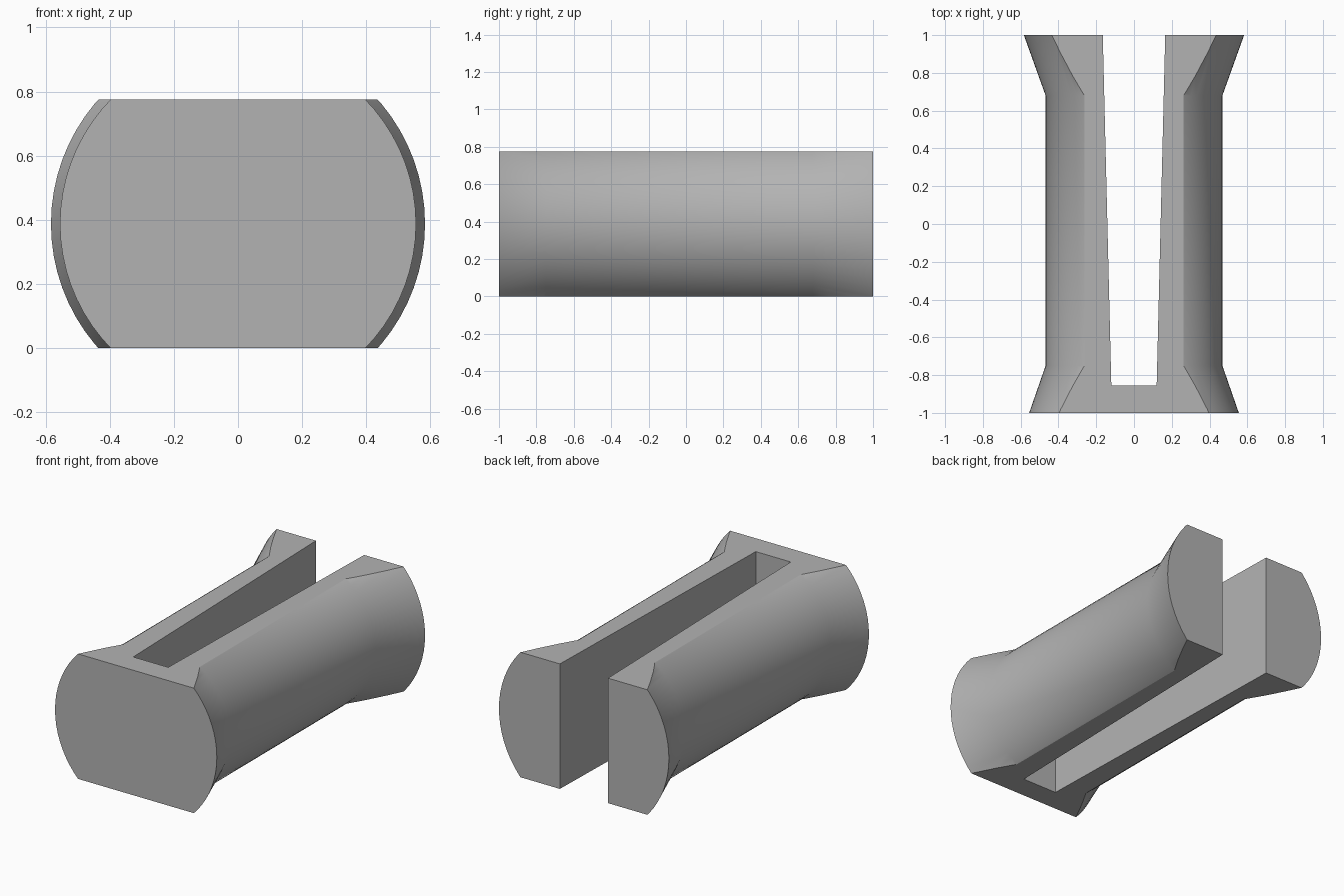
import bpy
import bmesh
import math
from mathutils import Matrix, Vector

cube = bpy.data.objects.get("Cube")
if cube:
    bpy.data.objects.remove(cube, do_unlink=True)

HEIGHT = 0.775
SEGMENTS = 72
# Spool outline: (position along y, radius)
OUTLINE = [(-1, 0.555), (-0.75, 0.468), (0.68, 0.468), (1, 0.583)]
# Tapered slot in plan, open at the back
SLOT = [(-0.12, -0.855), (0.12, -0.855), (0.1665, 1.05), (-0.1665, 1.05)]

grey = bpy.data.materials.new("plain grey")
grey.use_nodes = True
colour = (0.45, 0.45, 0.45, 1)
grey.diffuse_color = colour
grey.node_tree.nodes["Principled BSDF"].inputs["Base Color"].default_value = colour


def add_object(name, bm):
    bmesh.ops.recalc_face_normals(bm, faces=bm.faces)
    mesh = bpy.data.meshes.new(name)
    bm.to_mesh(mesh)
    bm.free()
    mesh.materials.append(grey)
    obj = bpy.data.objects.new(name, mesh)
    bpy.context.collection.objects.link(obj)
    return obj


# Flared round body, with its top and bottom sliced flat
bm = bmesh.new()
rings = []
for y, radius in OUTLINE:
    place = Matrix.Translation((0, y, HEIGHT / 2)) @ Matrix.Rotation(math.pi / 2, 4, "X")
    rings.append(bmesh.ops.create_circle(
        bm, segments=SEGMENTS, radius=radius, matrix=place)["verts"])
for a, b in zip(rings, rings[1:]):
    for i in range(SEGMENTS):
        j = (i + 1) % SEGMENTS
        bm.faces.new((a[i], a[j], b[j], b[i]))
bm.faces.new(rings[0])
bm.faces.new(rings[-1])
for z, direction in ((0, -1), (HEIGHT, 1)):
    cut = bmesh.ops.bisect_plane(
        bm, geom=bm.verts[:] + bm.edges[:] + bm.faces[:],
        plane_co=Vector((0, 0, z)), plane_no=Vector((0, 0, direction)),
        clear_outer=True)
    edges = [e for e in cut["geom_cut"] if isinstance(e, bmesh.types.BMEdge)]
    bmesh.ops.contextual_create(bm, geom=edges)
body = add_object("slotted_body", bm)

# Tapered slot cutter
bm = bmesh.new()
base = bm.faces.new([bm.verts.new((x, y, -0.1)) for x, y in SLOT])
top = bmesh.ops.extrude_face_region(bm, geom=[base])["geom"]
bmesh.ops.translate(bm, vec=(0, 0, HEIGHT + 0.2),
                    verts=[v for v in top if isinstance(v, bmesh.types.BMVert)])
cutter = add_object("slot_cutter", bm)
cutter.hide_render = True

# Cut the slot and smooth the curved sides
bpy.ops.object.select_all(action="DESELECT")
bpy.context.view_layer.objects.active = body
body.select_set(True)
slot = body.modifiers.new("slot", "BOOLEAN")
slot.operation = "DIFFERENCE"
slot.solver = "EXACT"
slot.object = cutter
bpy.ops.object.modifier_apply(modifier=slot.name)
bpy.data.objects.remove(cutter, do_unlink=True)
bpy.ops.object.shade_smooth_by_angle(angle=math.radians(26))
